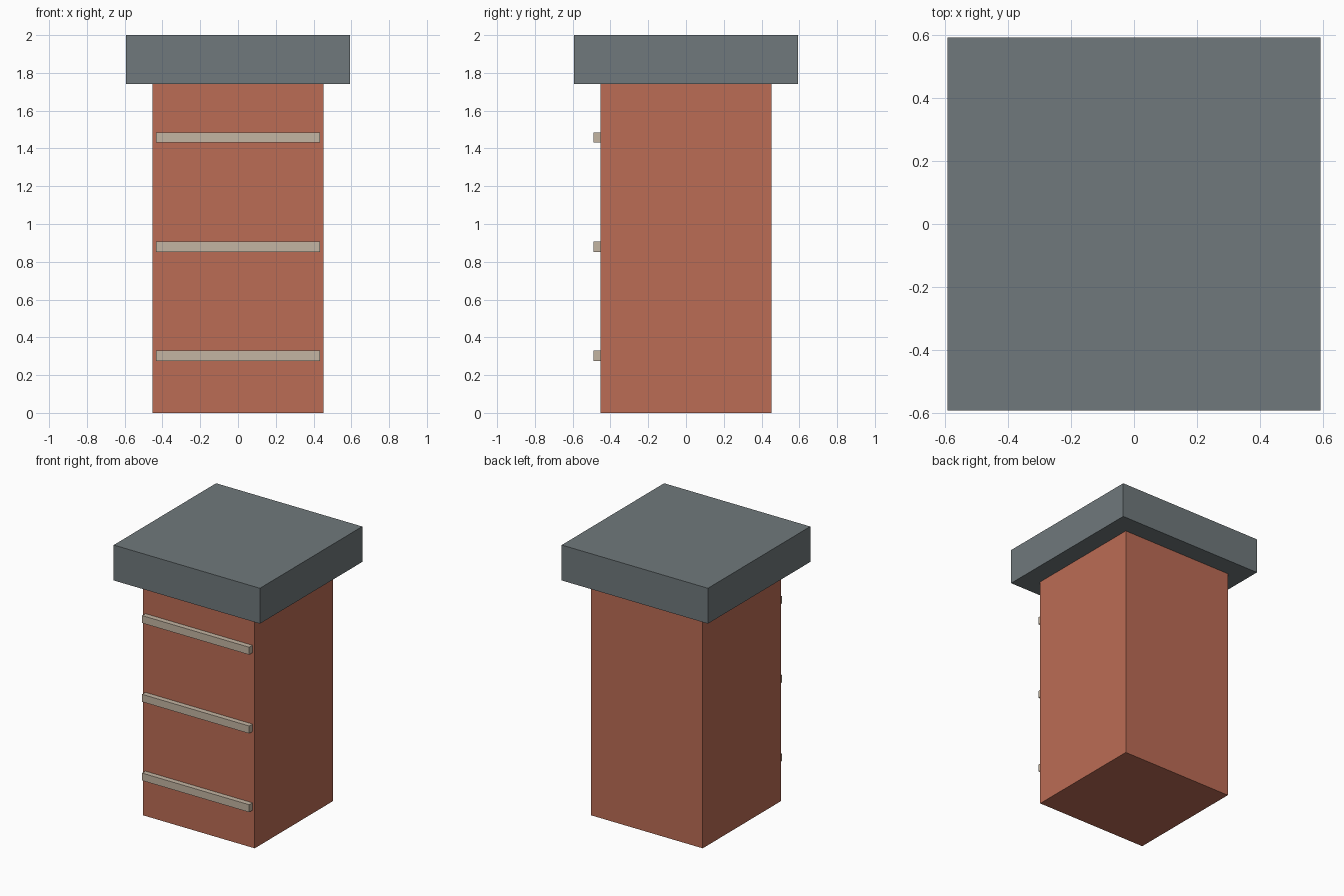
import bpy

if "Cube" in bpy.data.objects:
    bpy.data.objects.remove(bpy.data.objects["Cube"])


def material(name, rgb):
    mat = bpy.data.materials.new(name)
    mat.diffuse_color = (*rgb, 1.0)
    mat.use_nodes = True
    mat.node_tree.nodes["Principled BSDF"].inputs["Base Color"].default_value = mat.diffuse_color
    return mat


def box(name, size, location, mat):
    bpy.ops.mesh.primitive_cube_add(size=1, location=location)
    obj = bpy.context.object
    obj.name = name
    obj.scale = size
    bpy.ops.object.transform_apply(location=False, rotation=False, scale=True)
    obj.data.materials.append(mat)
    return obj


brick = material("brick", (0.50, 0.15, 0.09))
slate = material("slate", (0.16, 0.19, 0.20))
mortar = material("mortar", (0.55, 0.46, 0.36))

HALF = 0.453        # half width of the shaft
CAP_BOTTOM = 1.74

# Square brick shaft
box("shaft", (2 * HALF, 2 * HALF, CAP_BOTTOM), (0, 0, CAP_BOTTOM / 2), brick)

# Overhanging slab on top
cap_height = 2.0 - CAP_BOTTOM
box("cap", (1.187, 1.187, cap_height), (0, 0, CAP_BOTTOM + cap_height / 2), slate)

# Mortar strips standing proud of the front face, set slightly into the shaft
front, back = -0.491, -HALF + 0.02
for i in range(3):
    box(f"mortar_strip_{i + 1}", (0.87, back - front, 0.055),
        (0, (front + back) / 2, 0.302 + 0.578 * i), mortar)
